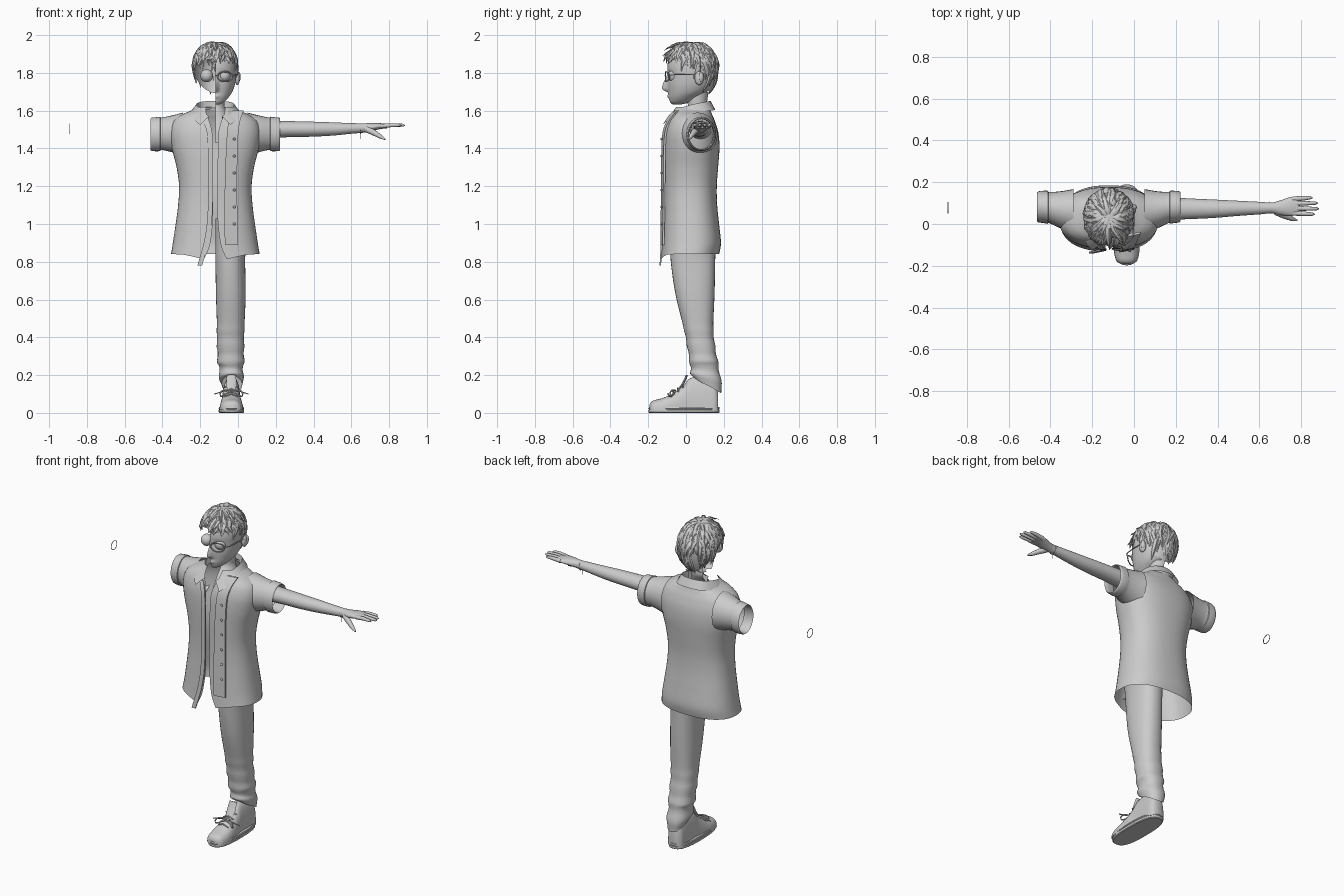
import bpy, bmesh, math, random
from math import sin, cos, pi, radians
from mathutils import Vector

if "Cube" in bpy.data.objects:
    bpy.data.objects.remove(bpy.data.objects["Cube"])

random.seed(4)
MID = -0.12  # the body's centre line; x values below are offsets from it


def build(name, parts, angle=50):
    me = bpy.data.meshes.new(name)
    verts, faces = [], []
    for v, f in parts:
        o = len(verts)
        verts += v
        faces += [[i + o for i in q] for q in f]
    me.from_pydata([tuple(v) for v in verts], [], faces)
    bm = bmesh.new()
    bm.from_mesh(me)
    bmesh.ops.recalc_face_normals(bm, faces=bm.faces)
    bm.to_mesh(me)
    bm.free()
    me.shade_smooth()
    me.set_sharp_from_angle(angle=radians(angle))
    ob = bpy.data.objects.new(name, me)
    ob.location.x = MID
    bpy.context.collection.objects.link(ob)
    return ob


def loft(rings, closed=True, caps=(False, False)):
    n = len(rings[0])
    verts = [p for r in rings for p in r]
    faces = [[i * n + j, i * n + (j + 1) % n, (i + 1) * n + (j + 1) % n, (i + 1) * n + j]
             for i in range(len(rings) - 1) for j in range(n if closed else n - 1)]
    if caps[0]:
        faces.append(list(range(n)))
    if caps[1]:
        faces.append([len(verts) - n + j for j in range(n)])
    return verts, faces


def spline(rows, k=5):
    """Catmull-Rom interpolation of equal-length rows of numbers."""
    out = []
    for i in range(len(rows) - 1):
        a, b, c, d = (rows[max(0, min(len(rows) - 1, i + o))] for o in (-1, 0, 1, 2))
        for s in range(k):
            t = s / k
            out.append([0.5 * (2 * q + (r - p) * t + (2 * p - 5 * q + 4 * r - w) * t * t
                               + (3 * q - p - 3 * r + w) * t ** 3) for p, q, r, w in zip(a, b, c, d)])
    return out + [list(rows[-1])]


def sup(c, e):
    return math.copysign(abs(c) ** (2 / e), c)


def sweep(pts, radii, n=6, flat=1.0, up=(0, 0, 1)):
    pts = [Vector(p) for p in pts]
    rings = []
    for i, p in enumerate(pts):
        d = (pts[min(i + 1, len(pts) - 1)] - pts[max(i - 1, 0)]).normalized()
        u = d.cross(Vector(up))
        u = (u if u.length > 1e-3 else d.cross(Vector((1, 0.1, 0)))).normalized()
        w = u.cross(d)
        r = radii[i] if isinstance(radii, (list, tuple)) else radii
        rings.append([p + u * r * cos(2 * pi * j / n) + w * r * flat * sin(2 * pi * j / n) for j in range(n)])
    return loft(rings, True, (True, True))


def ball(c, r, n=20):
    rings = [[(c[0] + r[0] * sin(t) * cos(a), c[1] + r[1] * sin(t) * sin(a), c[2] + r[2] * cos(t))
              for a in (2 * pi * j / n for j in range(n))] for t in (0.02 + (pi - 0.04) * i / 12 for i in range(13))]
    return loft(rings, True, (True, True))


# open shirt body: z, half width, front y, back y, half gap, front hem dip
rows = [(0.84, .235, -.132, .175, .06, .03), (0.9, .225, -.128, .185, .03, .015), (1.0, .21, -.122, .175, .014, 0),
        (1.1, .197, -.118, .165, .012, 0), (1.2, .192, -.118, .163, .012, 0), (1.3, .205, -.12, .17, .012, 0),
        (1.4, .23, -.12, .177, .014, 0), (1.48, .24, -.115, .172, .016, 0), (1.54, .225, -.1, .155, .03, 0),
        (1.575, .185, -.085, .14, .045, 0), (1.6, .13, -.07, .13, .05, 0), (1.62, .1, -.06, .12, .05, 0)]
rings = []
for z, hw, yf, yb, gap, dip in spline(rows):
    d = math.asin(min(.9, (max(gap, .008) / hw) ** 1.2))
    ring = []
    for j in range(49):
        a = -pi / 2 + d + (2 * pi - 2 * d) * j / 48
        ring.append((hw * sup(cos(a), 2.4), (yf + yb) / 2 + (yb - yf) / 2 * sup(sin(a), 2.4),
                     z - dip * max(0, -sin(a)) ** 8))
    rings.append(ring)
build("shirt_body", [loft(rings, False)])

# sleeves with turned-up cuffs: x, y centre, z centre, y radius, z radius
rows = [(.17, .062, 1.475, .105, .115), (.22, .066, 1.477, .092, .1), (.27, .075, 1.478, .078, .088),
        (.29, .08, 1.477, .074, .086), (.292, .08, 1.477, .079, .091), (.315, .082, 1.475, .077, .09),
        (.338, .082, 1.475, .074, .088), (.338, .082, 1.475, .066, .08), (.28, .078, 1.477, .066, .08)]
for side, label in ((1, "right"), (-1, "left")):
    rings = [[(side * x, y + ry * cos(2 * pi * j / 28), z + rz * sin(2 * pi * j / 28)) for j in range(28)]
             for x, y, z, ry, rz in spline(rows, 2)]
    build(label + "_sleeve", [loft(rings)])

# folded collar: inner foot, top fold and outer fall followed from front to back
half = [((.035, -.075, 1.53), (.035, -.095, 1.57), (.08, -.125, 1.525)),
        ((.07, -.05, 1.57), (.075, -.055, 1.605), (.115, -.08, 1.555)),
        ((.09, .03, 1.595), (.1, .03, 1.632), (.135, .03, 1.59)),
        ((.07, .1, 1.605), (.075, .105, 1.647), (.09, .13, 1.6)),
        ((0, .125, 1.605), (0, .13, 1.652), (0, .155, 1.605))]
full = half + [tuple((-x, y, z) for x, y, z in r) for r in half[-2::-1]]
build("collar", [loft([[r[i:i + 3] for i in (0, 3, 6)] for r in spline([sum(r, ()) for r in full])], False)])

# hanging front band and buttons, plus the loose edge of the other front
band = spline([(1.6, .09, .15, -.06), (1.54, .07, .13, -.105), (1.45, .06, .12, -.128),
               (1.2, .05, .115, -.132), (.89, .05, .12, -.136)])
build("front_band", [loft([[(a, y, z), (b, y + .012, z), (b, y + .022, z), (a, y + .012, z)]
                           for z, a, b, y in band], True, (True, True))], 30)
build("buttons", [ball((.1, -.13, 1.0 + .09 * i), (.007, .005, .007), 10) for i in range(6)])
edge = spline([(1.55, -.045, -.1), (1.45, -.016, -.125), (1.1, -.014, -.128), (.93, -.03, -.132), (.78, -.07, -.14)])
build("left_front_edge", [loft([[(x - .025, y, z), (x, y, z), (x, y + .008, z), (x - .025, y + .008, z)]
                                for z, x, y in edge], True, (True, True))], 30)


def half_loft(rows, e, shape=lambda p: p, n=28, caps=(False, False)):
    return loft([[shape((hw * max(0, sup(cos(a), e)), (f + b) / 2 + (b - f) / 2 * sup(sin(a), e), z))
                  for a in (-pi / 2 + pi * j / n for j in range(n + 1))]
                 for z, hw, f, b in spline(rows)], False, caps)


def face(p):
    """Nose ridge, eye socket and lips pushed into the front of the head."""
    x, y, z = p
    if y < 0:
        t = (z - 1.715) / (.055 if z > 1.715 else .013)
        y -= .033 * math.exp(-(x / .014) ** 2 - t * t)
        y += .012 * math.exp(-((x - .048) / .022) ** 2 - ((z - 1.785) / .018) ** 2)
        y -= .008 * math.exp(-(x / .022) ** 2 - ((z - 1.675) / .01) ** 2)
    return x, y, z


# half head, neck and chest
build("half_head", [half_loft([(1.632, .02, -.07, -.03), (1.645, .045, -.084, .02), (1.67, .07, -.09, .06),
                               (1.7, .09, -.093, .11), (1.74, .104, -.096, .14), (1.79, .111, -.096, .152),
                               (1.84, .112, -.098, .155), (1.89, .1, -.085, .148), (1.93, .072, -.05, .12),
                               (1.95, .02, .01, .07)], 2.2, face, 40)])
build("half_neck", [half_loft([(1.43, .14, -.075, .13), (1.5, .13, -.07, .13), (1.56, .08, -.035, .12),
                               (1.61, .052, .005, .112), (1.65, .05, .008, .112), (1.7, .055, 0, .12)], 2)])
build("ear", [ball((.116, .07, 1.772), (.014, .024, .036)), ball((.122, .08, 1.778), (.012, .013, .028))])
build("eyes", [ball((s * .046, -.062, 1.785), (.034, .034, .034)) for s in (1, -1)])

# half glasses: rim, bridge and temple
rim = [(.052 + .04 * cos(a), -.108 + .02 * max(0, cos(a)), 1.78 + .026 * sin(a))
       for a in (2 * pi * i / 28 for i in range(29))]
build("glasses", [sweep(rim, .0035, 6, 1, (0, 1, 0)), sweep([(0, -.112, 1.787), (.013, -.108, 1.785)], .003),
                  sweep([(.092, -.09, 1.787), (.113, -.07, 1.79), (.119, 0, 1.792), (.118, .07, 1.79)], .003)])


# hair: scalp cap with layered tapered locks
def scalp(th, ph, k=1.0):
    rz = .125 if cos(th) > 0 else .2
    return (.113 * k * sin(th) * cos(ph), .03 + .132 * k * sin(th) * sin(ph), 1.835 + rz * k * cos(th))


def hairline(ph):
    s = sin(ph)
    return radians(95 + 40 * s if s > 0 else 95 + 23 * s)


build("hair_cap", [loft([[scalp(.02 + (hairline(a) - .02) * i / 14, a) for a in (2 * pi * j / 40 for j in range(40))]
                         for i in range(15)], True, (True, False))])
locks = []
for i in range(190):
    ph = 2 * pi * i * .618034
    front = max(0, -sin(ph))
    end = hairline(ph) + random.uniform(-.1, .16)
    start = end * random.uniform(.05, .7)
    stop = min(end, start + random.uniform(.6, 1.0))
    swirl = random.uniform(-.35, .35)
    lift = random.uniform(.02, .07) + (front ** 2 * random.uniform(0, .32) if i % 2 else 0)
    if stop < 1.0:
        lift += random.uniform(0, .1)
    pts = [scalp(start + (stop - start) * t, ph + swirl * t, .98 + .06 * sin(pi * t) + lift * t * t)
           for t in (j / 6 for j in range(7))]
    r = random.uniform(.011, .019)
    mid = Vector(pts[3]) - Vector((0, .03, 1.82))
    locks.append(sweep(pts, [r * q for q in (.5, .9, 1, .95, .75, .45, .06)], 6, .5, mid))
build("hair_locks", locks, 40)

# arm and hand: x, y centre, z centre, y radius, z radius
rows = [(.2, .075, 1.498, .058, .05), (.37, .073, 1.502, .05, .043), (.5, .073, 1.502, .044, .04),
        (.62, .075, 1.503, .036, .035), (.72, .076, 1.506, .03, .028), (.78, .077, 1.508, .026, .025),
        (.82, .078, 1.512, .035, .022), (.87, .084, 1.518, .045, .016), (.91, .087, 1.518, .043, .011)]
arm = loft([[(x, y + ry * cos(2 * pi * j / 24), z + rz * sin(2 * pi * j / 24)) for j in range(24)]
            for x, y, z, ry, rz in spline(rows)], True, (False, True))
hand = [arm, sweep([(.8, .06, 1.503), (.84, .04, 1.483), (.875, .025, 1.462), (.9, .017, 1.448)],
                   [.018, .015, .011, .004], 10)]
for y0, y1, tip in ((.052, .047, .985), (.075, .073, 1.005), (.098, .1, 1.0), (.12, .126, .975)):
    hand.append(sweep([(.88, y0, 1.518), (.93, (y0 + y1) / 2, 1.523), (tip - .012, y1, 1.523), (tip, y1, 1.521)],
                      [.012, .011, .008, .002], 10))
build("arm_and_hand", hand, 70)

# thin wrist bands and a hanging cord end
bands = [sweep([(s * .77, .078 + .027 * cos(a), 1.505 + .026 * sin(a)) for a in (2 * pi * i / 24 for i in range(25))],
               .002, 6, 1, (1, 0, 0)) for s in (1, -1)]
build("wrist_bands", bands + [sweep([(.768, .075, 1.485), (.768, .075, 1.45)], .0015)])

# half trousers: z, inner x, outer x, front y, back y, slant of the ring
rows = [(.15, .03, .145, .03, .19, .045), (.19, .022, .148, .025, .185, .02), (.25, .018, .148, .022, .172, 0),
        (.28, .012, .152, .018, .166, 0), (.4, .008, .152, -.002, .148, 0), (.48, .008, .155, -.02, .145, 0),
        (.6, .004, .16, -.05, .15, 0), (.7, .002, .16, -.068, .153, 0), (.82, 0, .158, -.082, .155, 0),
        (.93, 0, .165, -.085, .16, 0), (1.03, 0, .16, -.085, .145, 0)]
rings = []
for z, a, b, f, k, s in spline(rows):
    fold = .0035 * sin(z * 75) * max(0, min(1, (.5 - z) * 5))
    rings.append([((a + b) / 2 + ((b - a) / 2 + fold) * sup(cos(t), 2.3),
                   (f + k) / 2 + ((k - f) / 2 + fold) * sup(sin(t), 2.3), z - s * sin(t) + fold * cos(t))
                  for t in (2 * pi * j / 32 for j in range(32))])
build("trouser_leg", [loft(rings)])

# shoe: upper lofted along y, with a flat sole
rows = [(-.192, .025, .045), (-.175, .05, .064), (-.12, .062, .08), (-.06, .059, .108), (-.01, .053, .148),
        (.025, .05, .185), (.1, .05, .19), (.15, .048, .17), (.17, .035, .13)]
build("shoe_upper", [loft([[(.085 + hw * sup(cos(t), 2.6), y, .015 + (zt - .015) * sup(sin(t), 2.4))
                            for t in (pi * j / 20 for j in range(21))] for y, hw, zt in spline(rows)], True, (True, True))])
build("shoe_sole", [loft([[(.085 + (.067 + g) * sup(cos(t), 2.7), -.01 + (.188 + g) * sup(sin(t), 2.7), z)
                           for t in (2 * pi * j / 40 for j in range(40))]
                          for z, g in ((0, -.004), (.004, 0), (.016, 0), (.018, -.003), (.022, 0), (.03, -.002))],
                         True, (True, True))], 35)
build("shoe_tongue", [sweep([(.085, -.05, .11), (.085, -.015, .155), (.085, .005, .2)], [.02, .028, .024], 10, .25)])

# laces across the instep and a loose bow
laces = [sweep([(.05, y, z - .012), (.085, y - .005, z + .003), (.12, y, z - .012)], .004)
         for y, z in ((-.09, .098), (-.065, .11), (-.04, .127), (-.015, .148))]
for s in (1, -1):
    loop = [(.085 + s * .06 * sin(t) ** .8, -.055 - .03 * sin(t), .118 - .02 * sin(t) + .015 * sin(2 * t))
            for t in (pi * i / 12 * .999 for i in range(13))]
    laces += [sweep(loop, .004), sweep([(.085, -.06, .12), (.085 + s * .04, -.07, .115), (.085 + s * .09, -.06, .1)], .003)]
build("laces", laces)
